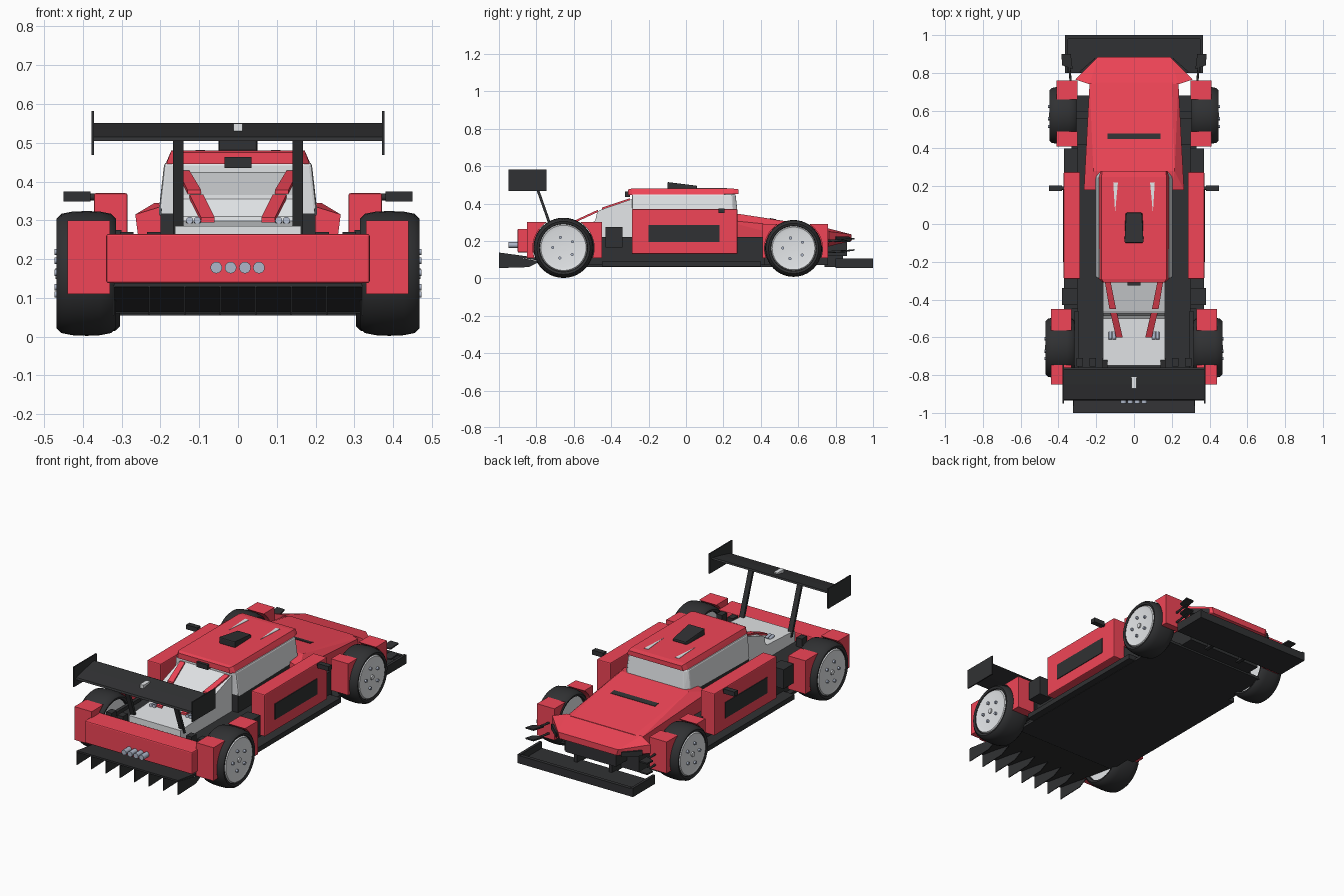
import bpy, bmesh, math
from mathutils import Vector, Matrix

if "Cube" in bpy.data.objects:
    bpy.data.objects.remove(bpy.data.objects["Cube"])


def material(name, rgb):
    m = bpy.data.materials.new(name)
    m.diffuse_color = (*rgb, 1)
    m.use_nodes = True
    m.node_tree.nodes["Principled BSDF"].inputs["Base Color"].default_value = m.diffuse_color
    return m


RED = material("red_paint", (0.88, 0.06, 0.095))
DARK = material("dark_plastic", (0.03, 0.031, 0.033))
PALE = material("pale_glass", (0.78, 0.80, 0.82))
STEEL = material("steel", (0.42, 0.47, 0.58))


def finish(bm, name, mat=None, mirror=False, bevel=0, smooth=False):
    bmesh.ops.recalc_face_normals(bm, faces=bm.faces)
    me = bpy.data.meshes.new(name)
    bm.to_mesh(me)
    bm.free()
    ob = bpy.data.objects.new(name, me)
    bpy.context.collection.objects.link(ob)
    if mat:
        me.materials.append(mat)
    if bevel:
        b = ob.modifiers.new("bevel", "BEVEL")
        b.width, b.segments = bevel, 2
    if mirror:
        ob.modifiers.new("mirror", "MIRROR")
    if smooth:
        bpy.ops.object.select_all(action="DESELECT")
        bpy.context.view_layer.objects.active = ob
        ob.select_set(True)
        bpy.ops.object.shade_smooth_by_angle(angle=math.radians(35))
    return ob


def hull(name, pts, mat=None, sym=False, **kw):
    """Convex solid round the points; sym also adds their x-mirrored copies."""
    bm = bmesh.new()
    for p in list(pts) + ([(-x, y, z) for x, y, z in pts] if sym else []):
        bm.verts.new(p)
    bmesh.ops.convex_hull(bm, input=bm.verts)
    bmesh.ops.dissolve_limit(bm, angle_limit=0.01, verts=bm.verts, edges=bm.edges)
    return finish(bm, name, mat, **kw)


def box(name, x, y, z, mat=None, **kw):
    return hull(name, [(a, b, c) for a in x for b in y for c in z], mat, **kw)


def prism(name, yz, x, mat=None, **kw):
    """Side profile extruded along x."""
    bm = bmesh.new()
    f = bm.faces.new([bm.verts.new((x[0], a, b)) for a, b in yz])
    r = bmesh.ops.extrude_face_region(bm, geom=[f])
    for v in r["geom"]:
        if isinstance(v, bmesh.types.BMVert):
            v.co.x = x[1]
    return finish(bm, name, mat, **kw)


def plate(name, quad, t, mat=None, **kw):
    """Thin slab from its corners, thickened upwards."""
    return hull(name, quad + [(a, b, c + t) for a, b, c in quad], mat, **kw)


def lathe_x(name, profile, y, z, mat=None, **kw):
    """(x, radius) profile spun round an axis along x."""
    bm = bmesh.new()
    vs = [bm.verts.new((x, y + r, z)) for x, r in profile]
    es = [bm.edges.new(p) for p in zip(vs, vs[1:])]
    bmesh.ops.spin(bm, geom=vs + es, cent=(0, y, z), axis=(1, 0, 0),
                   angle=math.tau, steps=40)
    bmesh.ops.remove_doubles(bm, verts=bm.verts, dist=1e-5)
    return finish(bm, name, mat, smooth=True, **kw)


def rod(name, a, b, r, mat=None, **kw):
    a, b = Vector(a), Vector(b)
    rot = (b - a).to_track_quat("Z", "Y").to_matrix().to_4x4()
    bm = bmesh.new()
    bmesh.ops.create_cone(bm, cap_ends=True, segments=16, radius1=r, radius2=r,
                          depth=(b - a).length,
                          matrix=Matrix.Translation((a + b) / 2) @ rot)
    return finish(bm, name, mat, smooth=True, **kw)


# Floor, chassis tub and diffuser
box("floor", (-0.33, 0.33), (-0.58, 0.68), (0.06, 0.075), DARK)
box("side_floor", (-0.37, 0.37), (-0.45, 0.40), (0.062, 0.09), DARK)
prism("chassis_tub", [(-0.76, 0.10), (-0.58, 0.07), (0.42, 0.07), (0.42, 0.22), (-0.76, 0.22)],
      (-0.30, 0.30), DARK)
box("front_tub", (-0.235, 0.235), (0.40, 0.76), (0.07, 0.19), DARK)
prism("diffuser", [(-0.56, 0.06), (-1.0, 0.128), (-1.0, 0.138), (-0.56, 0.078)],
      (-0.32, 0.32), DARK)
for i in range(8):
    x = -0.32 + i * 0.64 / 7
    prism("diffuser_fin", [(-0.78, 0.09), (-0.84, 0.06), (-1.0, 0.055), (-1.0, 0.132)],
          (x - 0.002, x + 0.002), DARK)

# Wheels and split fenders: (name, y, z, radius, inner x, outer x, fender x, far edges, top)
axles = [("rear", -0.655, 0.163, 0.161, 0.315, 0.468, (0.33, 0.44), (-0.85, -0.45), 0.30),
         ("front", 0.575, 0.16, 0.152, 0.305, 0.448, (0.30, 0.41), (0.41, 0.76), 0.29)]
for n, y, z, r, a, b, fx, edges, top in axles:
    h = r * 0.79
    lathe_x(n + "_tire", [(a + 0.02, h), (a + 0.004, r * 0.80), (a, r * 0.88),
                          (a + 0.012, r * 0.955), (a + 0.04, r * 0.99), (a + 0.075, r),
                          (b - 0.04, r * 0.99), (b - 0.012, r * 0.955), (b, r * 0.88),
                          (b - 0.004, r * 0.80), (b - 0.015, h)], y, z, DARK, mirror=True)
    lathe_x(n + "_rim", [(a + 0.02, 0), (a + 0.02, h), (b - 0.012, h), (b - 0.002, h * 0.95),
                         (b - 0.006, h * 0.8), (b - 0.004, 0)], y, z, PALE, mirror=True)
    rod(n + "_hub_cap", (b - 0.01, y, z), (b + 0.003, y, z), 0.014, PALE, mirror=True)
    for k in range(5):
        t = math.tau * k / 5 + 0.6
        c, s = y + 0.058 * math.cos(t), z + 0.058 * math.sin(t)
        rod(n + "_wheel_bolt", (b - 0.015, c, s), (b + 0.006, c, s), 0.008, STEEL, mirror=True)
    box(n + "_axle", (-0.33, 0.33), (y - 0.02, y + 0.02), (z - 0.02, z + 0.02), DARK)
    R, low = r + 0.003, 0.11
    t0, t1 = math.asin((low - z) / R), math.asin((top - z) / R)
    for side, edge in zip((-1, 1), edges):
        arc = [(y + side * R * math.cos(t0 + (t1 - t0) * i / 10),
                z + R * math.sin(t0 + (t1 - t0) * i / 10)) for i in range(11)]
        prism(n + "_fender", arc + [(edge, top), (edge, low)], fx, RED, mirror=True)
box("inner_rear_fender", (0.295, 0.314), (-0.77, -0.46), (0.11, 0.24), DARK, mirror=True)

# Rear bumper, exhausts and rear deck boxes
box("rear_bumper", (-0.34, 0.34), (-0.90, -0.77), (0.138, 0.265), RED, bevel=0.006)
for x in (-0.056, -0.019, 0.018, 0.054):
    rod("exhaust", (x, -0.95, 0.178), (x, -0.88, 0.178), 0.015, STEEL)
box("side_intake", (0.30, 0.38), (-0.43, -0.34), (0.165, 0.275), DARK, mirror=True)
for x in (0.20, 0.27):
    box("deck_block", (x, x + 0.035), (-0.755, -0.71), (0.18, 0.27), DARK, mirror=True)

# Side pods with dark panel and mirrors
box("side_pod", (0.285, 0.372), (-0.29, 0.275), (0.13, 0.37), RED, mirror=True, bevel=0.005)
box("side_pod_panel", (0.36, 0.376), (-0.20, 0.18), (0.195, 0.285), DARK, mirror=True)
box("mirror", (0.38, 0.45), (0.175, 0.205), (0.348, 0.374), DARK, mirror=True)
rod("mirror_arm", (0.34, 0.19, 0.36), (0.40, 0.19, 0.36), 0.009, DARK, mirror=True)

# Cabin: lower body, glass, engine cover with stepped deck, roof
box("cabin_body", (-0.20, 0.20), (-0.285, 0.25), (0.20, 0.33), DARK)
hull("cabin_glass", [(0.205, -0.285, 0.31), (0.19, -0.29, 0.45), (0.205, 0.25, 0.32),
                     (0.19, 0.245, 0.45), (0.18, 0.278, 0.33), (0.17, 0.265, 0.45)],
     PALE, sym=True, bevel=0.008)
prism("engine_cover", [(-0.27, 0.43), (-0.30, 0.42), (-0.46, 0.365), (-0.475, 0.355),
                       (-0.485, 0.31), (-0.50, 0.298), (-0.75, 0.285), (-0.75, 0.20),
                       (-0.27, 0.20)], (-0.163, 0.163), PALE)
plate("rear_window_strip", [(0.125, -0.30, 0.416), (0.155, -0.30, 0.416),
                            (0.095, -0.45, 0.366), (0.13, -0.45, 0.366)], 0.012, RED, mirror=True)
plate("engine_cover_strip", [(0.09, -0.47, 0.355), (0.125, -0.47, 0.355),
                             (0.06, -0.60, 0.295), (0.095, -0.60, 0.295)], 0.012, RED, mirror=True)
for x in (0.105, 0.125):
    rod("deck_pipe", (x, -0.61, 0.30), (x, -0.57, 0.292), 0.009, STEEL, mirror=True)
hull("roof", [(0.165, -0.31, 0.445), (0.16, -0.31, 0.475), (0.185, -0.29, 0.445),
              (0.172, -0.29, 0.48), (0.185, 0.25, 0.45), (0.172, 0.25, 0.48),
              (0.178, 0.28, 0.45), (0.168, 0.28, 0.476)], RED, sym=True)
plate("roof_sliver", [(0.10, 0.06, 0.479), (0.085, 0.22, 0.479), (0.11, 0.22, 0.479)],
      0.003, PALE, mirror=True)
hull("roof_scoop", [(0.05, -0.10, 0.478), (0.05, -0.10, 0.515), (0.045, 0.06, 0.478),
                    (0.04, 0.06, 0.495)], DARK, sym=True, bevel=0.006)
box("roof_rear_light", (-0.035, 0.035), (-0.325, -0.30), (0.435, 0.463), DARK)

# Hood, nose and front details
hull("hood", [(0.265, 0.18, 0.315), (0.20, 0.18, 0.335), (0.25, 0.18, 0.20),
              (0.215, 0.28, 0.345), (0.235, 0.75, 0.258), (0.20, 0.75, 0.272),
              (0.235, 0.75, 0.165)], RED, sym=True)
hull("nose", [(0.235, 0.74, 0.272), (0.31, 0.765, 0.25), (0.31, 0.765, 0.20),
              (0.19, 0.885, 0.235), (0.18, 0.885, 0.20), (0.24, 0.76, 0.17)], RED, sym=True)
plate("hood_vent", [(-0.14, 0.45, 0.312), (0.14, 0.45, 0.312),
                    (-0.14, 0.48, 0.306), (0.14, 0.48, 0.306)], 0.01, DARK)
box("grille", (-0.16, 0.16), (0.72, 0.86), (0.12, 0.195), DARK)
hull("headlight", [(0.205, 0.88, 0.195), (0.205, 0.88, 0.222), (0.29, 0.805, 0.195),
                   (0.29, 0.805, 0.225), (0.22, 0.77, 0.19), (0.22, 0.77, 0.22)],
     DARK, mirror=True)
for z in (0.14, 0.20):
    plate("canard", [(0.325, 0.82, z), (0.38, 0.84, z), (0.385, 0.90, z + 0.008),
                     (0.335, 0.90, z + 0.008)], 0.008, DARK, mirror=True)
    rod("canard_arm", (0.335, 0.75, z), (0.345, 0.86, z + 0.006), 0.006, DARK, mirror=True)
box("splitter", (-0.36, 0.36), (0.80, 1.0), (0.055, 0.068), DARK)
box("splitter_lip", (-0.355, 0.355), (0.98, 1.0), (0.06, 0.10), DARK)
box("splitter_end", (0.35, 0.365), (0.80, 1.0), (0.055, 0.105), DARK, mirror=True)
box("splitter_mount", (0.10, 0.12), (0.74, 0.84), (0.06, 0.14), DARK, mirror=True)

# Rear wing
prism("wing_blade", [(-0.935, 0.505), (-0.93, 0.515), (-0.85, 0.535), (-0.77, 0.551),
                     (-0.76, 0.546), (-0.85, 0.518)], (-0.375, 0.375), DARK)
box("wing_end_plate", (0.371, 0.378), (-0.95, -0.745), (0.468, 0.582), DARK, mirror=True)
prism("wing_strut", [(-0.725, 0.26), (-0.71, 0.26), (-0.805, 0.53), (-0.82, 0.53)],
      (0.14, 0.168), DARK, mirror=True)
box("wing_bracket", (-0.012, 0.012), (-0.87, -0.81), (0.53, 0.55), PALE)
